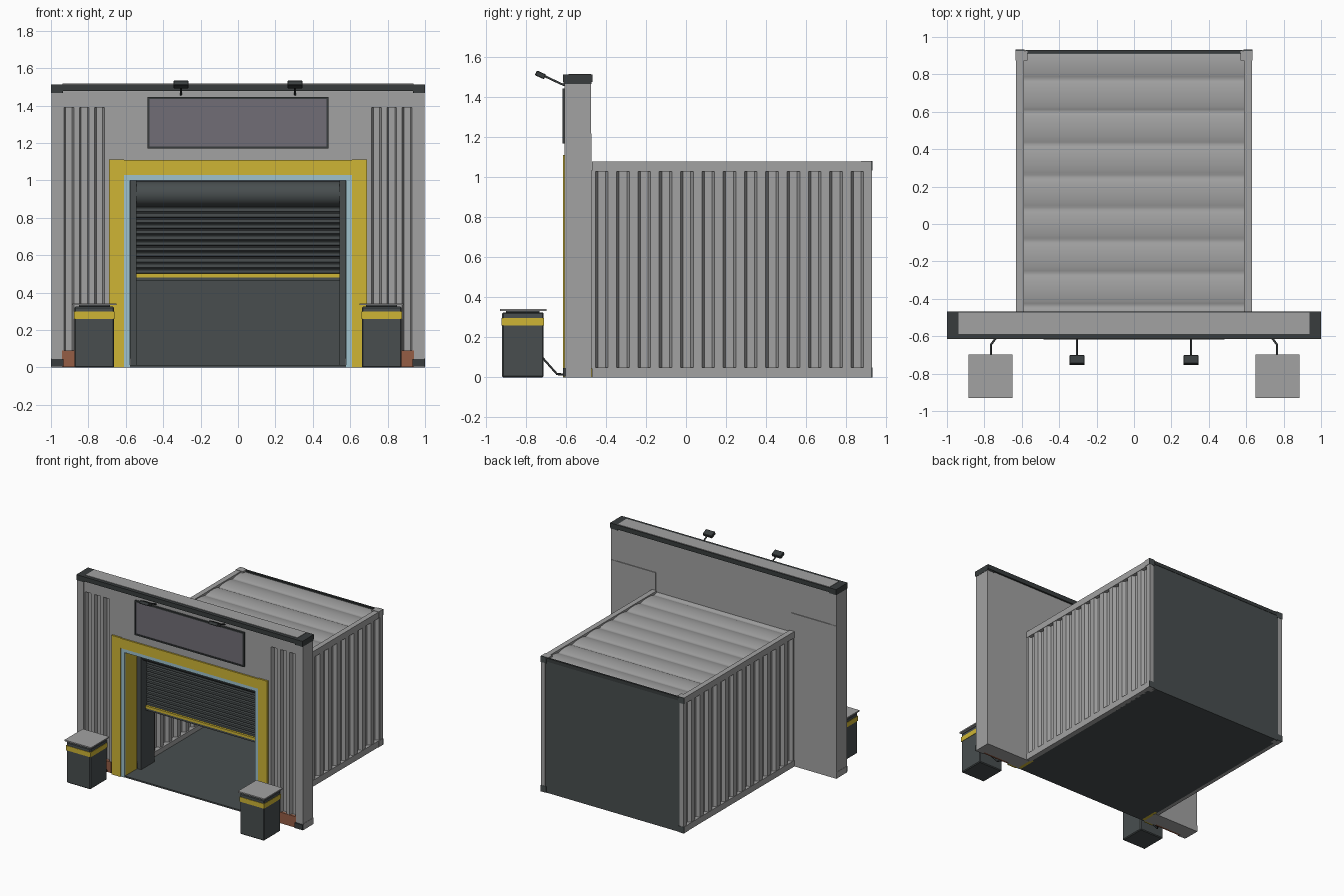
import bpy
import bmesh
import math
from mathutils import Vector

cube = bpy.data.objects.get("Cube")
if cube:
    bpy.data.objects.remove(cube, do_unlink=True)


def material(name, r, g, b):
    m = bpy.data.materials.new(name)
    m.use_nodes = True
    m.diffuse_color = (r, g, b, 1)
    m.node_tree.nodes["Principled BSDF"].inputs["Base Color"].default_value = (r, g, b, 1)
    return m


GREY = material("light grey metal", .36, .36, .36)
DARK = material("dark slate", .065, .076, .078)
TRIM = material("charcoal trim", .04, .046, .047)
YELLOW = material("safety yellow", .62, .46, .035)
BLUE = material("pale blue", .35, .54, .61)
BROWN = material("rust brown", .30, .11, .06)
SIGN = material("sign grey", .165, .155, .18)


def finish(bm, name, mat, smooth=False):
    bmesh.ops.recalc_face_normals(bm, faces=bm.faces)
    me = bpy.data.meshes.new(name)
    bm.to_mesh(me)
    bm.free()
    me.materials.append(mat)
    ob = bpy.data.objects.new(name, me)
    bpy.context.collection.objects.link(ob)
    if smooth:
        for p in me.polygons:
            p.use_smooth = True
    return ob


def box(name, mat, x, y, z, bevel=0):
    """Box given by its (low, high) range on each axis."""
    bm = bmesh.new()
    bmesh.ops.create_cube(bm, size=1)
    for v in bm.verts:
        v.co = Vector([(a + b) / 2 + c * (b - a) for c, (a, b) in zip(v.co, (x, y, z))])
    if bevel:
        bmesh.ops.bevel(bm, geom=bm.edges[:], offset=bevel, segments=1, affect='EDGES')
    return finish(bm, name, mat)


def pair(name, mat, x, y, z, bevel=0):
    """The same box on both sides."""
    box("left_" + name, mat, x, y, z, bevel)
    box("right_" + name, mat, (-x[1], -x[0]), y, z, bevel)


def sheet(name, mat, profile, place, ends, smooth=False):
    """Sweep a (distance, depth) profile between two end positions."""
    bm = bmesh.new()
    rows = [[bm.verts.new(place(u, d, e)) for u, d in profile] for e in ends]
    for i in range(len(profile) - 1):
        bm.faces.new((rows[0][i], rows[0][i + 1], rows[1][i + 1], rows[1][i]))
    return finish(bm, name, mat, smooth)


def grooves(start, end, count, depth, wide, slope):
    """Evenly spaced trapezoid grooves."""
    step = (end - start) / count
    pts = [(start, 0)]
    for i in range(count):
        c = start + (i + .5) * step
        pts += [(c - wide / 2, 0), (c - wide / 2 + slope, depth),
                (c + wide / 2 - slope, depth), (c + wide / 2, 0)]
    return pts + [(end, 0)]


def rod(name, mat, points, radius):
    cu = bpy.data.curves.new(name, 'CURVE')
    cu.dimensions = '3D'
    cu.bevel_depth = radius
    cu.bevel_resolution = 1
    cu.use_fill_caps = True
    sp = cu.splines.new('POLY')
    sp.points.add(len(points) - 1)
    for p, co in zip(sp.points, points):
        p.co = (*co, 1)
    cu.materials.append(mat)
    ob = bpy.data.objects.new(name, cu)
    bpy.context.collection.objects.link(ob)


# Container shell
box("floor", DARK, (-.6, .6), (-.605, .92), (0, .012))
box("back_wall", DARK, (-.6, .6), (.91, .927), (0, 1.07))
pair("bottom_rail", GREY, (.59, .63), (-.47, .92), (0, .05))
pair("top_rail", GREY, (.588, .63), (-.47, .92), (1.03, 1.08))
pair("rear_post", GREY, (.595, .63), (.895, .93), (0, 1.08))
for label, z in (("lower", (0, .05)), ("upper", (1.035, 1.083))):
    pair(label + "_corner_block", GREY, (.57, .633), (.875, .925), z)
    pair(label + "_corner_plate", DARK, (.585, .633), (.925, .932), z)
box("rear_top_rail", TRIM, (-.58, .58), (.915, .93), (1.05, 1.078))
for side, s in (("left", 1), ("right", -1)):
    sheet(side + "_corrugated_wall", GREY, grooves(-.475, .91, 13, .026, .064, .013),
          lambda u, d, e: (s * (.627 - d), u, e), (.045, 1.035))

# Roof ripples: rounded crests with narrow valleys
wave = []
for i in range(113):
    y = -.475 + 1.4 * i / 112
    phase = math.pi * (y - .6) / .173
    wave.append((y, .016 * (abs(math.sin(phase)) ** .6 - 1)))
sheet("rippled_roof", GREY, wave, lambda u, d, e: (e, u, 1.071 + d), (-.59, .59), True)

# Front wall
pair("end_post", GREY, (.94, .998), (-.607, -.475), (0, 1.475))
pair("door_pier", GREY, (.6, .705), (-.602, -.478), (0, 1.39))
pair("back_plate", GREY, (.6, .995), (-.48, -.472), (0, 1.22))
pair("back_panel", GREY, (.6, .96), (-.5, -.478), (0, 1.475))
box("wall_above_door", GREY, (-.705, .705), (-.602, -.478), (1.03, 1.39))
box("top_beam", GREY, (-.94, .94), (-.602, -.478), (1.39, 1.475))
pair("panel_base", GREY, (.7, .945), (-.585, -.49), (0, .09))
pair("rusty_kick_plate", BROWN, (.7, .94), (-.604, -.58), (.002, .09))
for side, s in (("left", 1), ("right", -1)):
    sheet(side + "_ribbed_panel", GREY, grooves(.7, .945, 3, .028, .052, .009),
          lambda u, d, e: (s * u, -.602 + d, e), (.05, 1.39))
pair("foot_block", GREY, (.935, 1), (-.6, -.472), (0, .05))
pair("foot_plate", TRIM, (.932, 1), (-.615, -.6), (.004, .046))

# Roof-line cap
box("wall_cap", TRIM, (-1, 1), (-.615, -.468), (1.478, 1.514))
box("cap_top_plate", GREY, (-.938, .938), (-.588, -.474), (1.512, 1.517))
pair("cap_corner", TRIM, (.935, 1), (-.612, -.472), (1.468, 1.48))

# Door surround
pair("yellow_post", YELLOW, (.61, .69), (-.616, -.6), (0, 1.112))
box("yellow_lintel", YELLOW, (-.61, .61), (-.614, -.6), (1.03, 1.108))
pair("blue_door_strip", BLUE, (.578, .61), (-.608, -.595), (0, 1.03))
box("blue_head_strip", BLUE, (-.578, .578), (-.608, -.595), (1.0, 1.03))
pair("yellow_reveal", YELLOW, (.577, .602), (-.595, -.45), (0, 1.0))
box("head_reveal", DARK, (-.578, .578), (-.595, -.3), (1.0, 1.03))

# Roller shutter, half open
pair("shutter_track", DARK, (.542, .576), (-.45, -.28), (.01, 1.0))
slats = []
for i in range(12):
    z = .5 + i * .03
    slats += [(z, .012), (z + .005, 0), (z + .022, 0), (z + .027, .012)]
slats.append((.86, .012))
sheet("shutter_slats", DARK, slats, lambda u, d, e: (e, -.38 + d, u), (-.545, .545))
box("shutter_yellow_bar", YELLOW, (-.542, .542), (-.392, -.362), (.482, .502))
box("shutter_seal", DARK, (-.542, .542), (-.387, -.367), (.464, .482))
drum = [(.068 * math.cos(a), .068 * math.sin(a))
        for a in (2 * math.pi * i / 32 for i in range(33))]
sheet("shutter_drum", DARK, drum, lambda u, d, e: (e, -.375 + u, .928 + d), (-.574, .574), True)

# Sign board
box("sign_panel", SIGN, (-.475, .475), (-.612, -.6), (1.178, 1.437))
for label, z in (("lower", (1.17, 1.181)), ("upper", (1.434, 1.445))):
    box(label + "_sign_edge", TRIM, (-.484, .484), (-.617, -.6), z)
pair("sign_edge", TRIM, (.473, .484), (-.617, -.6), (1.17, 1.445))

for side, s in (("left", 1), ("right", -1)):
    # Floodlights on arms
    rod(side + "_lamp_arm", TRIM,
        [(s * .305, -.6, 1.458), (s * .305, -.625, 1.468), (s * .305, -.71, 1.508)], .006)
    lamp = box(side + "_lamp", TRIM, (-.04, .04), (-.025, .025), (-.013, .013), .003)
    lamp.location = (s * .305, -.728, 1.513)
    lamp.rotation_euler.x = -.42
    # Cable from bollard to wall
    rod(side + "_cable", TRIM,
        [(s * .765, -.715, .095), (s * .765, -.645, .016), (s * .735, -.605, .014)], .006)

# Square bollards
pair("bollard", DARK, (.662, .874), (-.92, -.712), (0, .325), .006)
pair("bollard_band", YELLOW, (.659, .877), (-.923, -.709), (.26, .298))
pair("bollard_lid", GREY, (.65, .884), (-.93, -.698), (.333, .343))
pair("bollard_neck", TRIM, (.685, .85), (-.9, -.732), (.32, .334))
